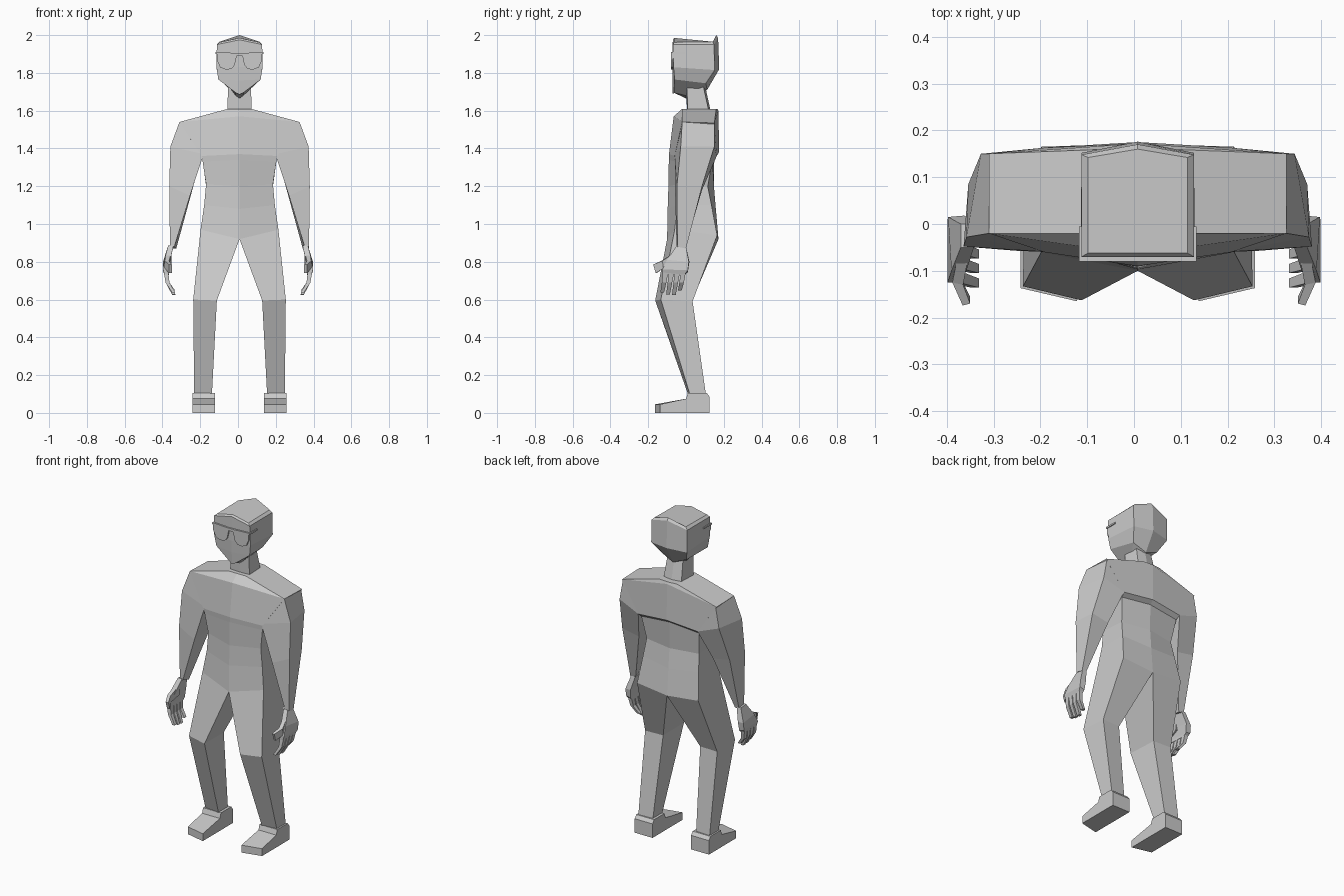
import bpy, bmesh
from mathutils import Vector

CX = 0.008  # body centre line


def loft(name, rings):
    """Skin a stack of equal-length rings and cap both ends."""
    bm = bmesh.new()
    rows = [[bm.verts.new(p) for p in r] for r in rings]
    n = len(rows[0])
    for a, b in zip(rows, rows[1:]):
        for i in range(n):
            j = (i + 1) % n
            bm.faces.new((a[i], a[j], b[j], b[i]))
    bm.faces.new(rows[0])
    bm.faces.new(rows[-1])
    bmesh.ops.recalc_face_normals(bm, faces=bm.faces)
    me = bpy.data.meshes.new(name)
    bm.to_mesh(me)
    bm.free()
    ob = bpy.data.objects.new(name, me)
    bpy.context.collection.objects.link(ob)
    return ob


def symmetric(name, halves):
    """Loft from half rings: front centre ... back centre."""
    rings = []
    for h in halves:
        full = h + [(-x, y, z) for x, y, z in reversed(h[1:-1])]
        rings.append([(x + CX, y, z) for x, y, z in full])
    return loft(name, rings)


def pair(name, rings, cx=CX):
    """Loft one side and its mirror image."""
    for side, s in (("right", 1), ("left", -1)):
        loft(f"{side}_{name}", [[(s * x + cx, y, z) for x, y, z in r] for r in rings])


def tube(path, wx, wy):
    """Box-section rings tapering along a path."""
    out = []
    for k, (x, y, z) in enumerate(path):
        t = 1 - 0.15 * k
        out.append([(x + a * wx * t, y + b * wy * t, z)
                    for a, b in ((-1, -1), (1, -1), (1, 1), (-1, 1))])
    return out


# Torso with overhanging shoulder blades
symmetric("torso", [
    [(0, -.02, 1.61), (.06, -.02, 1.61), (.06, .16, 1.61), (0, .165, 1.61)],
    [(0, -.065, 1.57), (.318, -.02, 1.54), (.318, .15, 1.535), (0, .172, 1.6)],
    [(0, -.09, 1.37), (.2, -.06, 1.36), (.2, .163, 1.36), (0, .175, 1.38)],
    [(0, -.091, 1.34), (.195, -.055, 1.33), (.195, .14, 1.34), (0, .15, 1.36)],
    [(0, -.093, 1.2), (.177, -.045, 1.21), (.177, .115, 1.2), (0, .148, 1.2)],
    [(0, -.097, 1.08), (.187, -.045, 1.1), (.187, .135, 1.1), (0, .158, 1.08)],
    [(0, -.1, .92), (.206, -.06, .97), (.206, .165, .94), (0, .172, .92)],
])

# Legs
pair("leg", [
    [(0, -.1, .92), (.206, -.06, .97), (.206, .165, .94), (0, .172, .92)],
    [(.12, -.163, .595), (.245, -.133, .6), (.243, .035, .59), (.125, .03, .59)],
    [(.146, .01, .1), (.24, .02, .1), (.24, .105, .1), (.146, .1, .1)],
])

# Shoes: side profile, toe angled slightly
shoe = [(0, 0), (.125, 0), (.125, .085), (.11, .105), (.01, .105), (0, .075), (0, .045)]
def shoe_side(x, toe):
    return [(x, toe if i in (0, 6) else y, z) for i, (y, z) in enumerate(shoe)]
pair("shoe", [shoe_side(.13, -.165), shoe_side(.25, -.137)])

# Arms
pair("arm", [
    [(.19, -.035, 1.55), (.318, -.02, 1.54), (.312, .15, 1.535), (.19, .155, 1.55)],
    [(.19, -.06, 1.37), (.366, -.028, 1.41), (.335, .15, 1.41), (.2, .163, 1.36)],
    [(.262, -.057, 1.15), (.372, -.048, 1.2), (.362, .085, 1.2), (.25, .085, 1.18)],
    [(.345, -.05, .88), (.368, -.045, .88), (.366, .0, .87), (.335, -.005, .87)],
])

# Palms
pair("palm", [
    [(.342, -.05, .885), (.37, -.05, .885), (.37, 0, .88), (.342, 0, .88)],
    [(.358, -.1, .81), (.39, -.1, .81), (.397, .015, .80), (.362, .018, .80)],
    [(.37, -.125, .755), (.398, -.125, .76), (.398, .01, .755), (.366, .01, .745)],
    [(.366, -.125, .735), (.39, -.125, .735), (.39, -.008, .73), (.366, -.008, .73)],
], 0)

# Four curled fingers and a thumb
for i in range(4):
    y = -.108 + .031 * i
    tip = .625 + (.012, .003, 0, .022)[i]
    pair(f"finger_{i + 1}", tube(
        [(.381, y, .745), (.373, y - .008, .69), (.34, y - .018, tip)], .012, .014), 0)
pair("thumb", [
    [(.352, -.06, .85), (.375, -.06, .85), (.375, -.06, .79), (.352, -.06, .79)],
    [(.365, -.13, .805), (.388, -.125, .805), (.388, -.12, .765), (.365, -.125, .765)],
    [(.35, -.17, .785), (.366, -.174, .785), (.366, -.16, .74), (.35, -.155, .74)],
], 0)

# Neck
symmetric("neck", [
    [(0, .0, 1.76), (.06, .005, 1.76), (.05, .085, 1.76), (0, .095, 1.76)],
    [(0, .005, 1.6), (.064, .008, 1.6), (.06, .12, 1.6), (0, .13, 1.6)],
])

# Head
symmetric("head", [
    [(0, -.062, 1.985), (.106, -.062, 1.962), (.106, .142, 1.965), (0, .16, 2.0)],
    [(0, -.07, 1.975), (.12, -.07, 1.95), (.12, .148, 1.95), (0, .17, 1.985)],
    [(0, -.072, 1.83), (.122, -.066, 1.83), (.12, .152, 1.815), (0, .176, 1.82)],
    [(0, -.072, 1.76), (.112, -.06, 1.765), (.085, .105, 1.745), (0, .112, 1.71)],
    [(0, -.07, 1.685), (.02, -.064, 1.695), (.02, .0, 1.68), (0, .0, 1.665)],
])

# Glasses: lenses, bridge and temples
lens = [(.015, 1.905), (.12, 1.91), (.12, 1.87), (.103, 1.83), (.075, 1.818),
        (.045, 1.82), (.026, 1.84), (.015, 1.89)]
pair("lens", [[(x, y, z) for x, z in lens] for y in (-.08, -.07)])
symmetric("glasses_bridge", [
    [(0, -.08, z), (.02, -.08, z), (.02, -.07, z), (0, -.07, z)] for z in (1.89, 1.906)])
pair("temple", [
    [(.116, y, 1.9), (.126, y, 1.9), (.126, y, 1.91), (.116, y, 1.91)] for y in (-.08, -.005)])
